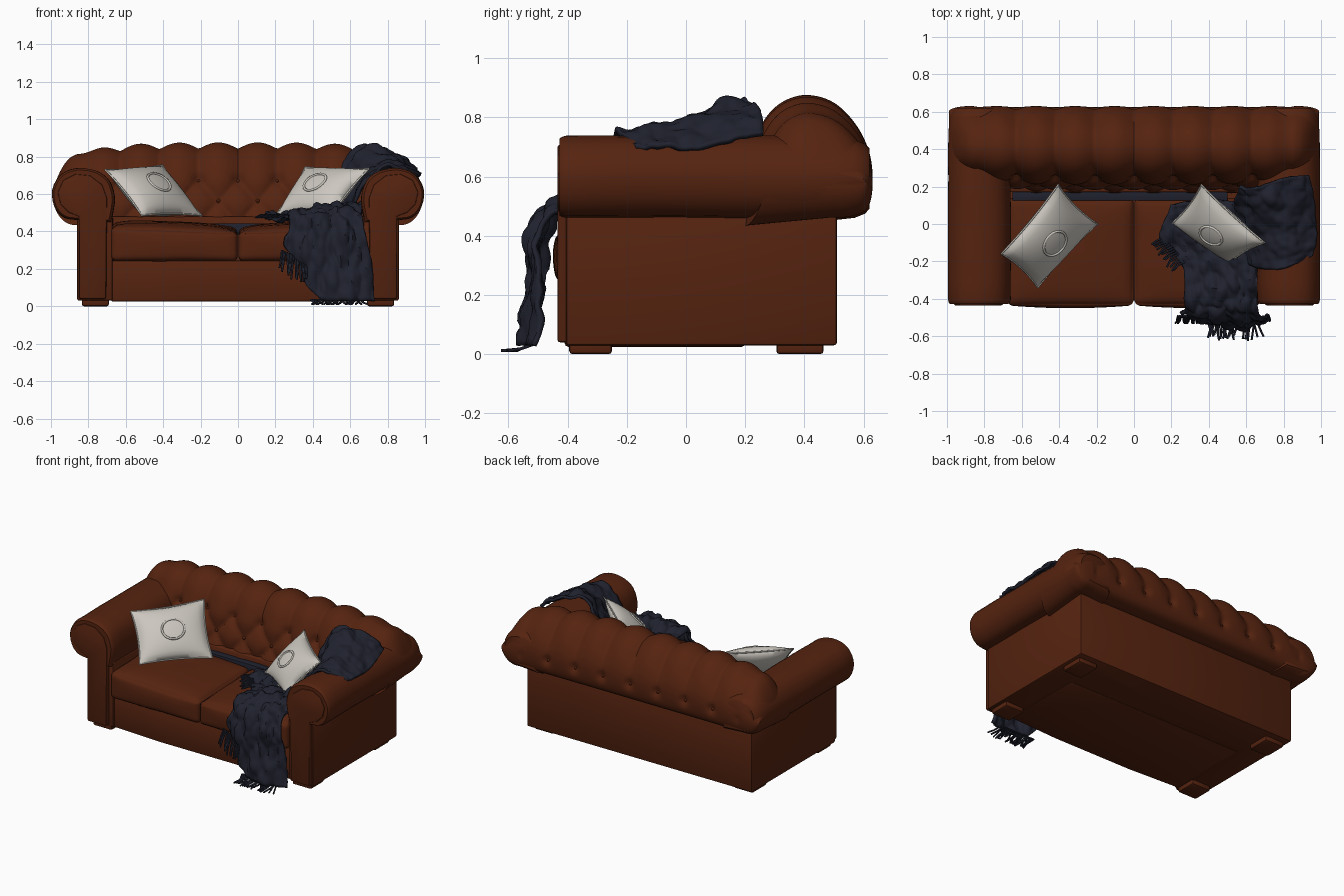
import bpy, bmesh, math, random
from mathutils import Vector, noise

if "Cube" in bpy.data.objects:
    bpy.data.objects.remove(bpy.data.objects["Cube"])

random.seed(4)


def material(name, rgb):
    m = bpy.data.materials.new(name)
    m.diffuse_color = (*rgb, 1)
    m.use_nodes = True
    m.node_tree.nodes["Principled BSDF"].inputs["Base Color"].default_value = m.diffuse_color
    return m


LEATHER = material("brown leather", (0.092, 0.017, 0.005))
NAVY = material("navy wool", (0.014, 0.0155, 0.027))
CREAM = material("cream linen", (0.60, 0.57, 0.52))


def finish(name, bm, mat, angle=40):
    me = bpy.data.meshes.new(name)
    bmesh.ops.recalc_face_normals(bm, faces=bm.faces)
    bm.to_mesh(me)
    bm.free()
    for p in me.polygons:
        p.use_smooth = True
    me.set_sharp_from_angle(angle=math.radians(angle))
    me.materials.append(mat)
    ob = bpy.data.objects.new(name, me)
    bpy.context.collection.objects.link(ob)
    return ob


def spline(pts, t):
    """Catmull-Rom point at t in 0..1 along a list of vectors."""
    f = t * (len(pts) - 1)
    i = min(int(f), len(pts) - 2)
    f -= i
    b, c = pts[i], pts[i + 1]
    a = pts[i - 1] if i else b * 2 - c
    d = pts[i + 2] if i + 2 < len(pts) else c * 2 - b
    return 0.5 * (2 * b + (c - a) * f + (2 * a - 5 * b + 4 * c - d) * f * f
                  + (3 * b - a - 3 * c + d) * f ** 3)


def skin(bm, rows, closed=False):
    vs = [[bm.verts.new(p) for p in r] for r in rows]
    n = len(rows[0])
    for a, b in zip(vs, vs[1:]):
        for j in range(n if closed else n - 1):
            k = (j + 1) % n
            bm.faces.new((a[j], a[k], b[k], b[j]))
    return vs


def prism(name, pts, place, a, b, r=0.012, mat=LEATHER):
    bm = bmesh.new()
    vs = skin(bm, [[place(p, q, h) for p, q in pts] for h in (a, b)], True)
    bm.faces.new(vs[0])
    bm.faces.new(vs[1])
    bmesh.ops.recalc_face_normals(bm, faces=bm.faces)
    bm.normal_update()
    es = [e for e in bm.edges if e.calc_face_angle() > 0.6]
    bmesh.ops.bevel(bm, geom=es, offset=r, segments=2, profile=0.5, affect='EDGES')
    return finish(name, bm, mat)


def plan(x, y, h):
    return (x, y, h)


def box(name, x0, x1, y0, y1, z0, z1, r, mat=LEATHER):
    return prism(name, [(x0, y0), (x1, y0), (x1, y1), (x0, y1)], plan, z0, z1, r, mat)


# Outer frame (U-shaped), front rail and feet
prism("frame", [(-.86, -.405), (-.67, -.405), (-.67, .17), (.67, .17), (.67, -.405),
                (.86, -.405), (.86, .51), (-.86, .51)], plan, .03, .48, .01)
prism("front_rail", [(-.68, -.39), (-.3, -.41), (.3, -.41), (.68, -.39), (.68, .2), (-.68, .2)],
      plan, .025, .245, .012)
for sx in (-1, 1):
    for y0, y1, n in ((-.395, -.25, "front"), (.305, .465, "rear")):
        x0, x1 = sorted((sx * .69, sx * .835))
        box(n + "_foot", x0, x1, y0, y1, 0, .05, .012)

# Rolled arms with scroll panels on the front
ARM = [Vector(p) for p in ((.68, .45), (.665, .52), (.66, .59), (.69, .675), (.76, .725), (.86, .738),
                           (.945, .705), (.993, .62), (.98, .53), (.93, .475), (.86, .462))]
SCROLL = [(.705, .04), (.70, .58), (.725, .65), (.79, .70), (.87, .708), (.935, .675), (.965, .61),
          (.95, .545), (.905, .50), (.85, .48), (.85, .04)]
for sx in (-1, 1):
    bm = bmesh.new()
    rows = []
    ring = [spline(ARM, i / 30) for i in range(31)]
    mid = Vector((.85, .59))
    ys = [(-.428, .93), (-.42, .97), (-.405, 1)] + [(-.4 + .08 * i, 1) for i in range(1, 11)]
    ys += [(.5, .98), (.57, .92), (.605, .82), (.62, .7)]
    for y, s in ys:
        row = []
        for p in ring:
            q = mid + (p - mid) * (s + .025 * noise.noise((p.x * 5, y * 6, p.y * 5 + sx)) * (y > -.4))
            row.append((sx * q.x, y, q.y))
        rows.append(row)
    vs = skin(bm, rows, True)
    bm.faces.new(vs[0])
    bm.faces.new(vs[-1])
    finish("arm_roll", bm, LEATHER)
    prism("arm_scroll_panel", [(sx * x, z) for x, z in SCROLL], lambda x, z, h: (x, h, z),
          -.435, -.39, .01)

# Tufted back: diamonds on the front, channels over the roll
PROFILE = [Vector(p) for p in ((.162, .43), (.178, .53), (.20, .62), (.225, .71), (.27, .80), (.33, .855),
                               (.41, .876), (.50, .85), (.575, .775), (.62, .68), (.630, .58),
                               (.61, .495), (.55, .465), (.49, .462))]
NU, NV, PITCH = 168, 72, .21
prof = [spline(PROFILE, i / NV) for i in range(NV + 1)]
arc = [0]
for a, b in zip(prof, prof[1:]):
    arc.append(arc[-1] + (b - a).length)


def back_point(x, i):
    p = prof[i]
    d = (prof[min(i + 1, NV)] - prof[max(i - 1, 0)]).normalized()
    t = arc[i]
    u, w = x / PITCH, min(0, (t - .26) / .25)
    puff = math.sqrt(abs(math.sin(math.pi * (u + w)) * math.sin(math.pi * (u - w))))
    k = u - round(u)
    pinch = math.exp(-((k * PITCH) ** 2 + (t - .26) ** 2) / .0009)
    pinch += math.exp(-((k * PITCH) ** 2 + (t - arc[-1] + .23) ** 2) / .0007)
    # channels fade out toward the ends and down the rear of the roll
    side = min(1, max(0, (.86 - abs(x)) / .1))
    rear = min(1, max(.0, (arc[-1] - t - .17) / .25))
    off = -(.034 * (1 - puff) * rear + .022 * pinch) * side
    y, z = p.x - d.y * off, p.y + d.x * off
    e = abs(x) / .99
    s = (.16 + .255 * (1 - e ** 4) ** (1 / 3)) / .415
    front = max(0, min(1, (.45 - p.x) / .2))
    y, z = y + .09 * e ** 6 * front, .462 + (z - .462) * s
    # round off the ends so they merge into the arm rolls
    end = math.sqrt(1 - (max(0, abs(x) - .88) / .112) ** 2)
    return Vector((x, .42 + (y - .42) * (.85 + .15 * end), .60 + (z - .60) * end))


bm = bmesh.new()
vs = skin(bm, [[back_point(.988 * math.sin(math.pi / 2 * (2 * j / NU - 1)) * .25
                           + .988 * (2 * j / NU - 1) * .75, i) for i in range(NV + 1)]
               for j in range(NU + 1)], True)
bm.faces.new(vs[0])
bm.faces.new(vs[-1])
finish("tufted_back", bm, LEATHER, 50)

# Buttons in the tufts
bm = bmesh.new()
for target, shift, ks in ((.26, 0, range(-3, 4)), (.135, .5, range(-4, 4)), (arc[-1] - .23, 0, range(-3, 4))):
    i = min(range(NV + 1), key=lambda n: abs(arc[n] - target))
    for k in ks:
        r = bmesh.ops.create_uvsphere(bm, u_segments=8, v_segments=6, radius=.011)
        bmesh.ops.translate(bm, verts=r["verts"], vec=back_point((k + shift) * PITCH, i))
finish("back_buttons", bm, LEATHER)

# Two crowned seat cushions with rounded edges
HALF, R = Vector((.338, .287, .092)), .03
for sx in (-1, 1):
    bm = bmesh.new()
    bmesh.ops.create_cube(bm, size=2)
    bmesh.ops.subdivide_edges(bm, edges=bm.edges[:], cuts=15, use_grid_fill=True)
    for v in bm.verts:
        f = [math.sin(c * math.pi / 2) for c in v.co]
        p = Vector([a * b for a, b in zip(f, HALF)])
        core = Vector([max(R - b, min(b - R, a)) for a, b in zip(p, HALF)])
        p = core + (p - core).normalized() * R
        u, w, h = f
        crown = (1 - u ** 4) * (1 - w ** 4)
        p.z += max(0, h) * (.028 * crown - .014 * sx * -u + .012 * w - .004)
        p.y -= .015 * (1 - u * u) * (1 - h * h) * max(0, -w)
        p.z += .005 * noise.noise((u * 2 + sx, w * 2, h))
        v.co = p + Vector((sx * .34, -.148, .333))
    finish("seat_cushion", bm, LEATHER, 60)
# Edge of the throw tucked along the rear of the seat
box("tucked_throw_edge", -.65, .5, .125, .18, .38, .444, .004, NAVY)


def tube(name, paths, radius, mat, cyclic=False):
    cu = bpy.data.curves.new(name, 'CURVE')
    cu.dimensions = '3D'
    cu.bevel_depth, cu.bevel_resolution, cu.use_fill_caps = radius, 1, True
    for path in paths:
        s = cu.splines.new('POLY')
        s.points.add(len(path) - 1)
        s.use_cyclic_u = cyclic
        for q, p in zip(s.points, path):
            q.co = (*p, 1)
    cu.materials.append(mat)
    bpy.context.collection.objects.link(bpy.data.objects.new(name, cu))


# Scatter pillows: four corners (top left, top right, bottom right, bottom left)
def pillow(name, corners):
    tl, tr, br, bl = [Vector(c) for c in corners]
    n = (br - tl).cross(tr - bl).normalized()

    def at(u, v, side):
        a = .5 + .5 * u * (1 - .07 * (1 - v * v))
        b = .5 + .5 * v * (1 - .07 * (1 - u * u))
        p = tl.lerp(tr, a).lerp(bl.lerp(br, a), b)
        return p + n * side * .075 * max(0, (1 - u * u) * (1 - v * v)) ** .55

    bm = bmesh.new()
    for side in (1, -1):
        skin(bm, [[at(j / 9 - 1, i / 9 - 1, side) for i in range(19)] for j in range(19)])
    bmesh.ops.remove_doubles(bm, verts=bm.verts, dist=.0005)
    finish(name, bm, CREAM, 70)
    circle = [2 * math.pi * i / 28 for i in range(28)]
    tube(name + "_stitched_ring", [[at(.33 * math.cos(a), .38 * math.sin(a), 1) for a in circle]],
         .007, CREAM, True)
    edge = [-1 + i / 6 for i in range(12)]
    rim = [(t, -1) for t in edge] + [(1, t) for t in edge] + [(-t, 1) for t in edge] + [(-1, -t) for t in edge]
    tube(name + "_piping", [[at(u, v, 0) for u, v in rim]], .005, CREAM, True)


pillow("left_pillow", ((-.71, -.16, .73), (-.406, .21, .755), (-.195, 0, .485), (-.515, -.34, .485)))
pillow("right_pillow", ((.36, .21, .745), (.70, -.10, .735), (.51, -.21, .50), (.20, 0, .485)))


# Knitted throw: crumpled cloth sheets through a few control rows
def cloth(name, rows, nu, nv, freq, amp):
    rows = [[Vector(p) for p in r] for r in rows]
    bm = bmesh.new()
    skin(bm, [[spline([spline(r, j / nu) for r in rows], i / nv) for j in range(nu + 1)] for i in range(nv + 1)])
    bm.normal_update()
    for v in bm.verts:
        q = Vector([c * f for c, f in zip(v.co, freq)])
        v.co += v.normal * amp * (noise.noise(q) + .5 * noise.noise(q * 2.3))
        v.co.z = max(v.co.z, .015)
    m = finish(name, bm, NAVY, 50).modifiers.new("thickness", 'SOLIDIFY')
    m.thickness, m.offset = .018, 0


cloth("throw_over_arm", [
    [(.56, .19, .78), (.67, .20, .86), (.82, .25, .825), (.935, .26, .75)],
    [(.54, .10, .62), (.67, .12, .83), (.83, .08, .80), (.965, .07, .70)],
    [(.56, -.06, .50), (.67, -.04, .71), (.82, -.08, .77), (.97, -.08, .695)],
    [(.60, -.20, .47), (.66, -.23, .62), (.79, -.24, .752), (.955, -.17, .70)]],
    44, 44, (13, 13, 13), .02)
cloth("throw_over_seat", [
    [(.20, .10, .47), (.36, .13, .48), (.50, .12, .48), (.64, .10, .49)],
    [(.14, -.08, .475), (.32, -.06, .485), (.50, -.05, .49), (.66, -.06, .52)],
    [(.26, -.22, .475), (.40, -.25, .50), (.54, -.25, .53), (.67, -.22, .54)],
    [(.28, -.42, .47), (.40, -.43, .51), (.54, -.43, .52), (.66, -.41, .51)],
    [(.27, -.47, .41), (.40, -.50, .43), (.54, -.51, .42), (.67, -.48, .40)],
    [(.25, -.48, .32), (.39, -.52, .28), (.54, -.53, .26), (.71, -.49, .24)],
    [(.32, -.48, .22), (.43, -.52, .05), (.56, -.55, .03), (.73, -.51, .03)]],
    44, 70, (17, 14, 7), .035)

# Fringe: hanging strands, strands on the floor and strands on the seat
strands = []
for i in range(18):
    x, z = .235 + .009 * i, .30 - .004 * i
    dx = random.uniform(-.02, .01)
    strands.append([(x, -.49, z), (x + dx * .5, -.52, z - .06), (x + dx, -.53, z - random.uniform(.09, .13))])
for i in range(34):
    x = .39 + .008 * i
    dx = random.uniform(-.04, .04)
    strands.append([(x, -.51, .035), (x + dx * .5, -.56, .018), (x + dx, random.uniform(-.625, -.57), .012)])
for i in range(14):
    x, y = .14 + .009 * i, -.07 - .010 * i
    strands.append([(x + .02, y, .485), (x - .02, y - .02, .488), (x - .045, y - random.uniform(.03, .07), .475)])
tube("throw_fringe", strands, .0055, NAVY)
